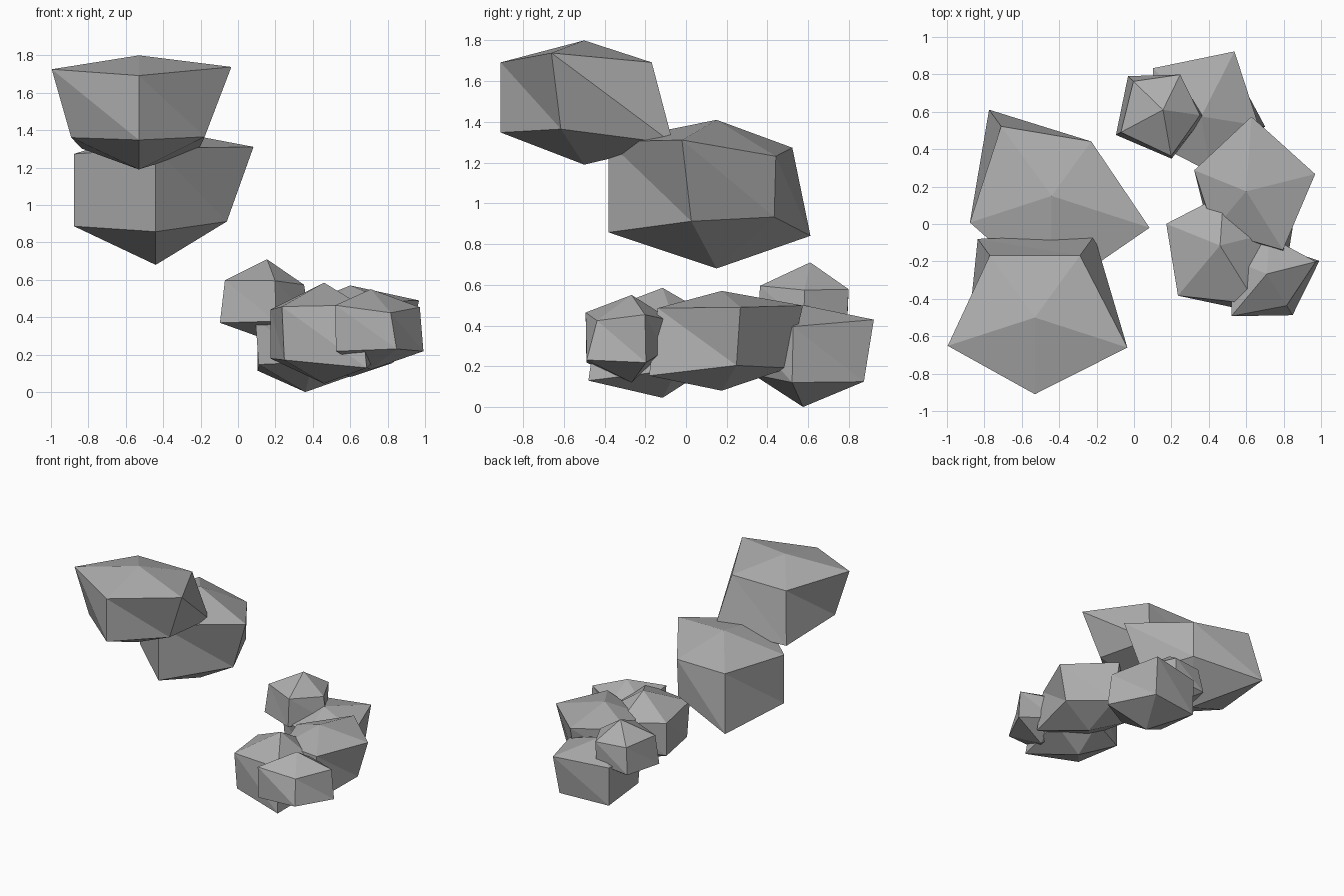
import bpy
import bmesh
from math import radians, cos, sin

default_cube = bpy.data.objects.get("Cube")
if default_cube:
    bpy.data.objects.remove(default_cube, do_unlink=True)

# Single stone material
stone = bpy.data.materials.new("stone_grey")
stone.use_nodes = True
grey = (0.42, 0.42, 0.42, 1.0)
stone.diffuse_color = grey
stone.node_tree.nodes["Principled BSDF"].inputs["Base Color"].default_value = grey

SIDES = 5      # every rock is a dented five-sided ball
SLOPE = 0.42   # ring height gained per unit of ring radius


def ring(bm, centre, radii, turn, direction):
    """One ring of corners, pushed in or out from the rock's centre."""
    corners = []
    for i, radius in enumerate(radii):
        angle = radians(turn + i * 360 / SIDES)
        corners.append(bm.verts.new((
            centre[0] + radius * cos(angle),
            centre[1] + radius * sin(angle),
            centre[2] + direction * SLOPE * radius)))
    return corners


def rock(name, centre, turn, peak, base, upper_radii, lower_radii):
    """A faceted rock: peak, upper ring, lower ring and base point."""
    bm = bmesh.new()
    top = bm.verts.new((centre[0], centre[1], peak))
    bottom = bm.verts.new((centre[0], centre[1], base))
    upper = ring(bm, centre, upper_radii, turn, 1)
    lower = ring(bm, centre, lower_radii, turn, -1)
    for i in range(SIDES):
        j = (i + 1) % SIDES
        bm.faces.new((top, upper[i], upper[j]))
        bm.faces.new((upper[i], lower[i], lower[j]))
        bm.faces.new((upper[i], lower[j], upper[j]))
        bm.faces.new((bottom, lower[j], lower[i]))
    mesh = bpy.data.meshes.new(name)
    bm.to_mesh(mesh)
    bm.free()
    mesh.materials.append(stone)
    obj = bpy.data.objects.new(name, mesh)
    bpy.context.scene.collection.objects.link(obj)
    return obj


# Two large floating rocks
rock("large_rock_high", centre=(-.53, -.5, 1.52), turn=-90, peak=1.8, base=1.19,
     upper_radii=(.41, .52, .41, .41, .49),
     lower_radii=(.41, .37, .54, .52, .38))
rock("large_rock_low", centre=(-.44, .15, 1.08), turn=-90, peak=1.41, base=.68,
     upper_radii=(.53, .55, .36, .46, .46),
     lower_radii=(.53, .4, .35, .57, .46))

# Rear pair of small rocks
rock("small_rock_perched", centre=(.155, .61, .49), turn=-80, peak=.71, base=.28,
     upper_radii=(.25, .2, .21, .22, .255),
     lower_radii=(.265, .23, .2, .26, .285))
rock("small_rock_back", centre=(.36, .575, .265), turn=-81, peak=.5, base=0,
     upper_radii=(.3, .31, .39, .365, .3),
     lower_radii=(.25, .345, .335, .36, .28))

# Front trio of small rocks
rock("small_rock_middle", centre=(.6, .175, .33), turn=-58, peak=.57, base=.08,
     upper_radii=(.37, .38, .4, .3, .27),
     lower_radii=(.42, .3, .33, .3, .3))
rock("small_rock_front", centre=(.46, -.115, .31), turn=-58, peak=.585, base=.045,
     upper_radii=(.37, .25, .275, .31, .35),
     lower_radii=(.43, .3, .25, .31, .33))
rock("small_rock_corner", centre=(.71, -.267, .34), turn=-58, peak=.55, base=.12,
     upper_radii=(.2, .27, .2, .2, .295),
     lower_radii=(.26, .29, .16, .2, .29))
